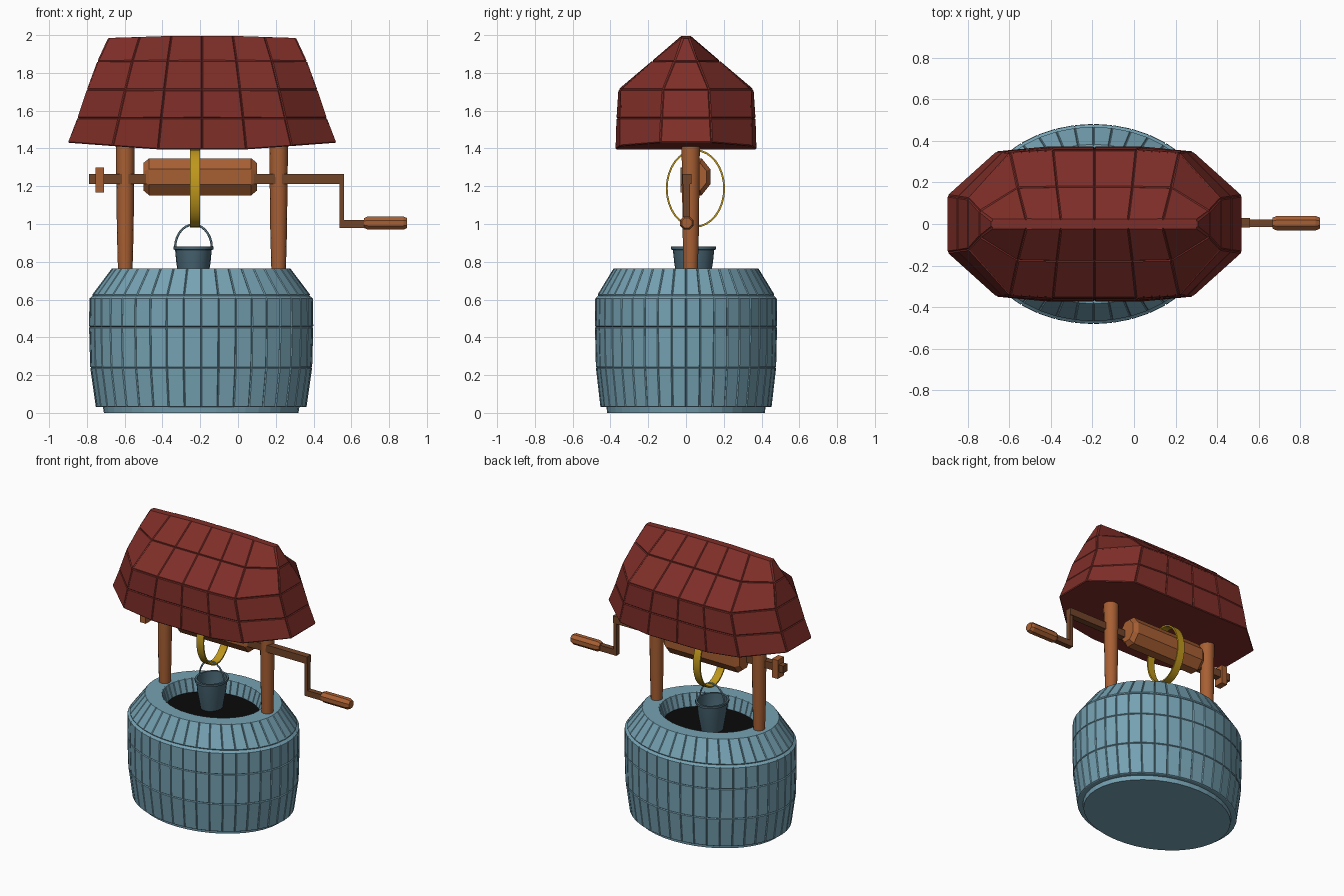
import bpy, bmesh
from math import pi, sin, cos
from mathutils import Vector

if "Cube" in bpy.data.objects:
    bpy.data.objects.remove(bpy.data.objects["Cube"])

CX = -0.195  # centre of the well


def mat(name, c):
    m = bpy.data.materials.new(name)
    m.diffuse_color = (*c, 1)
    m.use_nodes = True
    m.node_tree.nodes["Principled BSDF"].inputs["Base Color"].default_value = m.diffuse_color
    return m


RED = mat("roof_red", (.21, .027, .021))
STONE = mat("stone_blue", (.18, .36, .45))
WOOD = mat("wood", (.39, .115, .033))
DARK_WOOD = mat("dark_wood", (.17, .058, .022))
ROPE = mat("rope_yellow", (.52, .31, .012))
METAL = mat("bucket_metal", (.065, .13, .17))
WIRE = mat("handle_metal", (.19, .33, .40))
BLACK = mat("dark_water", (.003, .003, .003))


def finish(bm, name, m, smooth=False):
    bmesh.ops.recalc_face_normals(bm, faces=bm.faces)
    me = bpy.data.meshes.new(name)
    bm.to_mesh(me)
    bm.free()
    ob = bpy.data.objects.new(name, me)
    bpy.context.collection.objects.link(ob)
    me.materials.append(m)
    if smooth:
        bpy.ops.object.select_all(action='DESELECT')
        bpy.context.view_layer.objects.active = ob
        ob.select_set(True)
        bpy.ops.object.shade_smooth_by_angle(angle=.6)
    return ob


def loft(rings, close=False, caps=True):
    """Skin a list of equal-length point rings."""
    bm = bmesh.new()
    vs = [[bm.verts.new(p) for p in r] for r in rings]
    n, k = len(vs[0]), len(vs)
    sides = []
    for i in range(k if close else k - 1):
        a, b = vs[i], vs[(i + 1) % k]
        for j in range(n):
            q = (j + 1) % n
            sides.append(bm.faces.new((a[j], a[q], b[q], b[j])))
    if caps and not close:
        bm.faces.new(vs[0][::-1])
        bm.faces.new(vs[-1])
    return bm, vs, sides


def ellipse(c, rx, ry, n, axis='Z', off=0.0):
    out = []
    for i in range(n):
        t = 2 * pi * i / n + off
        u, v = rx * cos(t), ry * sin(t)
        out.append(Vector(c) + (Vector((u, v, 0)) if axis == 'Z' else Vector((0, u, v))))
    return out


def box(name, x, y, z, m):
    rings = [[(x[i], y[0], z[0]), (x[i], y[1], z[0]), (x[i], y[1], z[1]), (x[i], y[0], z[1])]
             for i in (0, 1)]
    return finish(loft(rings)[0], name, m)


# Stone wall: barrel profile of separate raised stones
profile = [(.515, 0), (.52, .03), (.552, .03), (.582, .24), (.588, .455), (.586, .61),
           (.574, .62), (.465, .765), (.36, .765), (.33, .67)]
bm, _, sides = loft([ellipse((CX, 0, z), r, r * .81, 40) for r, z in profile])
bmesh.ops.recalc_face_normals(bm, faces=bm.faces)
stones = [f for f in sides if f.calc_area() > .003 and .1 < f.calc_center_median().z < .76]
bmesh.ops.inset_individual(bm, faces=stones, thickness=.006, depth=.006)
finish(bm, "stone_wall", STONE)

# Dark water surface inside the well
bm = bmesh.new()
bm.faces.new([bm.verts.new(p) for p in ellipse((CX, 0, .675), .331, .268, 40)])
finish(bm, "well_water", BLACK)

# Posts
for name, x in (("left_post", -.597), ("right_post", .215)):
    rings = [ellipse((x, .025, z), r, r, 14) for z, r in ((.74, .038), (.95, .044), (1.44, .05))]
    finish(loft(rings)[0], name, WOOD, True)

# Hipped roof: rings of 7 columns per long side
levels = [(1.395, 1.43, .705, .135, .345, .368), (1.56, 1.56, .655, .128, .345, .363),
          (1.71, 1.71, .605, .12, .34, .353), (1.86, 1.86, .55, .06, .172, .176),
          (1.995, 1.985, .492, .015, .018, .018)]
cols = [-1, -.67, -.33, 0, .33, .67, 1]
rings = []
for zm, ze, L, ye, yc, ym in levels:
    ys = [ye, yc, ym, ym, ym, yc, ye]
    zs = [ze, (zm + ze) / 2, zm, zm, zm, (zm + ze) / 2, ze]
    side = [(-.19 + L * c, -y, z) for c, y, z in zip(cols, ys, zs)]
    rings.append(side + [(x, -y, z) for x, y, z in reversed(side)])
bm, vs, sides = loft(rings, caps=False)
for ring in (vs[0], vs[-1]):
    for i in range(6):
        bm.faces.new((ring[i], ring[i + 1], ring[12 - i], ring[13 - i]))
bmesh.ops.recalc_face_normals(bm, faces=bm.faces)
bmesh.ops.inset_individual(bm, faces=sides, thickness=.007, depth=.005)
finish(bm, "roof", RED)

# Axle, crank and end cross
box("axle", (-.79, .56), (-.018, .028), (1.212, 1.264), DARK_WOOD)
box("crank_arm", (.537, .56), (-.015, .022), (.98, 1.24), DARK_WOOD)
box("crank_bar", (.537, .69), (-.015, .022), (.98, 1.022), DARK_WOOD)
box("axle_cross", (-.755, -.71), (-.03, .04), (1.167, 1.3), WOOD)


def barrel(name, x0, x1, c, ry, rz, ch):
    """Octagonal bar along x with chamfered ends."""
    k = .98 / cos(pi / 8)
    rings = [ellipse((x, *c), ry * s * k, rz * s * k, 8, 'X', pi / 8)
             for x, s in ((x0, .75), (x0 + ch, 1), (x1 - ch, 1), (x1, .75))]
    finish(loft(rings)[0], name, WOOD)


barrel("winding_drum", -.5, .1, (.05, 1.25), .08, .1, .03)
barrel("crank_handle", .668, .895, (.004, 1.005), .036, .036, .02)

# Rope loop: flat band hanging over the drum
rope = [(-.255, .147, .197), (-.255, .157, .207), (-.2, .157, .207), (-.2, .147, .197)]
bm, _, _ = loft([ellipse((x, .05, 1.188), a, b, 32, 'X') for x, a, b in rope], close=True)
finish(bm, "rope_loop", ROPE, True)

# Bucket: hollow tapered pail with a rim
pail = [(.07, .67), (.09, .79), (.097, .862), (.106, .866), (.106, .882), (.092, .882),
        (.085, .79), (.062, .69)]
bm, _, _ = loft([ellipse((-.236, .04, z), r, r * 1.13, 20) for r, z in pail])
finish(bm, "bucket", METAL, True)

# Bucket handle: wire arch
arch = []
for i in range(15):
    t = pi * i / 14
    d = Vector((cos(t), 0, sin(t)))
    mid = Vector((-.236 + .097 * cos(t), .04, .875 + .122 * sin(t)))
    arch.append([mid + .006 * (d * cos(a) + Vector((0, 1, 0)) * sin(a))
                 for a in (j * pi / 3 for j in range(6))])
finish(loft(arch)[0], "bucket_handle", WIRE, True)
